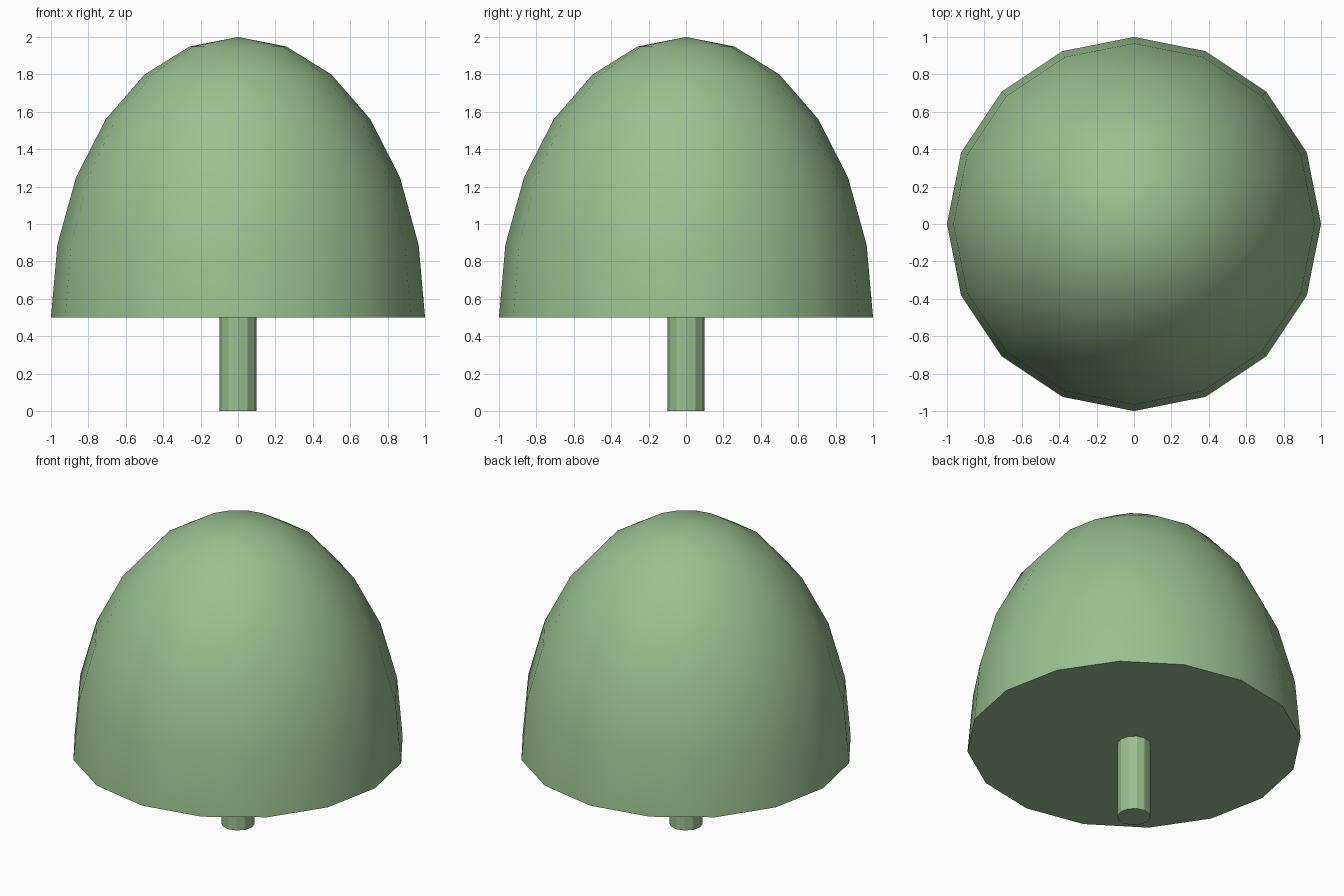
import bpy, bmesh, math

if "Cube" in bpy.data.objects:
    bpy.data.objects.remove(bpy.data.objects["Cube"])

green = bpy.data.materials.new("leaf_green")
green.diffuse_color = (0.32, 0.53, 0.28, 1)
green.use_nodes = True
green.node_tree.nodes["Principled BSDF"].inputs["Base Color"].default_value = green.diffuse_color


def finish(obj, name):
    obj.name = obj.data.name = name
    obj.data.materials.append(green)


# Crown: upper half of a sphere, stretched upward and closed by a flat base
SEGMENTS, RINGS = 16, 6
RADIUS, HEIGHT, BASE_Z = 1.0, 1.5, 0.5
bm = bmesh.new()
rings = []
for i in range(1, RINGS + 1):
    t = math.pi / 2 * i / RINGS
    r, z = RADIUS * math.sin(t), BASE_Z + HEIGHT * math.cos(t)
    rings.append([bm.verts.new((r * math.cos(a), r * math.sin(a), z))
                  for a in (math.tau * k / SEGMENTS for k in range(SEGMENTS))])
tip = bm.verts.new((0, 0, BASE_Z + HEIGHT))
for k in range(SEGMENTS):
    n = (k + 1) % SEGMENTS
    bm.faces.new((tip, rings[0][k], rings[0][n]))
    for upper, lower in zip(rings, rings[1:]):
        bm.faces.new((upper[k], lower[k], lower[n], upper[n]))
bm.faces.new(rings[-1][::-1])
mesh = bpy.data.meshes.new("crown")
bm.to_mesh(mesh)
bm.free()
crown = bpy.data.objects.new("crown", mesh)
bpy.context.collection.objects.link(crown)
finish(crown, "crown")
bpy.context.view_layer.objects.active = crown
crown.select_set(True)
bpy.ops.object.shade_smooth_by_angle(angle=math.radians(40))

# Trunk: thin faceted post under the crown
bpy.ops.mesh.primitive_cylinder_add(vertices=12, radius=0.1, depth=0.5,
                                    location=(0, 0, 0.25))
finish(bpy.context.object, "trunk")
